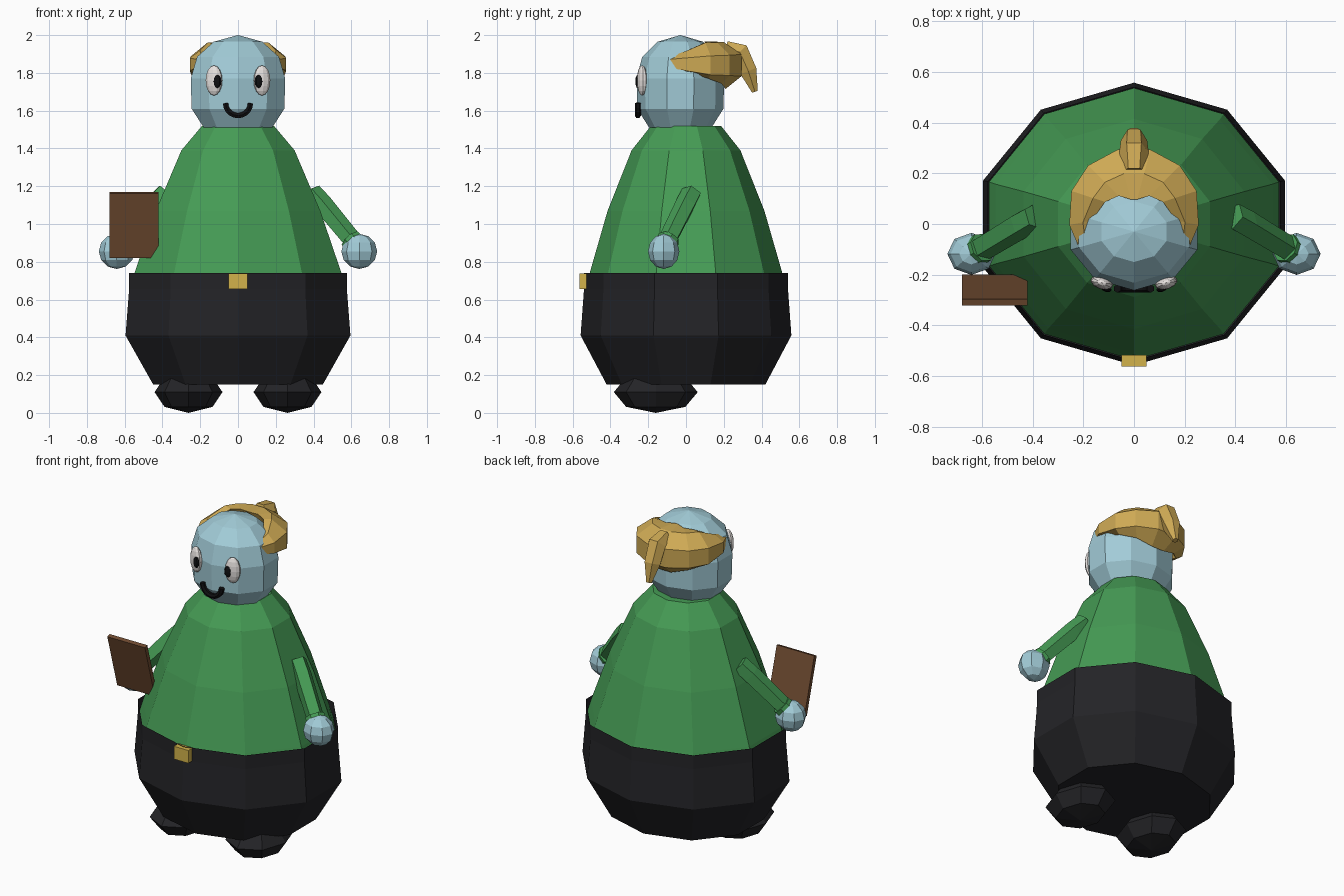
import bpy, bmesh
from math import cos, sin, pi, radians
from mathutils import Vector, Matrix

if "Cube" in bpy.data.objects:
    bpy.data.objects.remove(bpy.data.objects["Cube"])


def material(name, rgb):
    m = bpy.data.materials.new(name)
    m.diffuse_color = (*rgb, 1)
    m.use_nodes = True
    m.node_tree.nodes["Principled BSDF"].inputs["Base Color"].default_value = m.diffuse_color
    return m


GREEN = material("green", (0.06, 0.33, 0.09))
BLACK = material("black", (0.017, 0.017, 0.02))
SKIN = material("skin", (0.36, 0.60, 0.68))
BLOND = material("blond", (0.62, 0.40, 0.09))
GOLD = material("gold", (0.65, 0.45, 0.07))
WHITE = material("white", (0.8, 0.76, 0.74))
BROWN = material("brown", (0.16, 0.07, 0.03))
INK = material("ink", (0.005, 0.005, 0.006))


def finish(name, bm, mat):
    bmesh.ops.recalc_face_normals(bm, faces=bm.faces)
    me = bpy.data.meshes.new(name)
    bm.to_mesh(me)
    bm.free()
    me.materials.append(mat)
    ob = bpy.data.objects.new(name, me)
    bpy.context.collection.objects.link(ob)
    return ob


def bridge(bm, rings, closed=True):
    for a, b in zip(rings, rings[1:]):
        n = len(a)
        for i in range(n if closed else n - 1):
            j = (i + 1) % n
            bm.faces.new((a[i], a[j], b[j], b[i]))


def loft(name, profile, mat, cy=0, caps=(True, True), n=10):
    """Stacked ten-sided oval rings: (z, x radius, y radius)."""
    bm = bmesh.new()
    rings = []
    for z, rx, ry in profile:
        rings.append([bm.verts.new((rx * cos(pi / 2 + 2 * pi * i / n),
                                    cy + ry * sin(pi / 2 + 2 * pi * i / n), z))
                      for i in range(n)])
    bridge(bm, rings)
    if caps[0]:
        bm.faces.new(rings[0])
    if caps[1]:
        bm.faces.new(rings[-1])
    return finish(name, bm, mat)


def ball(name, loc, radii, mat, seg=8, rings=4, turn=0):
    bm = bmesh.new()
    bmesh.ops.create_uvsphere(bm, u_segments=seg, v_segments=rings, radius=1)
    m = Matrix.Translation(loc) @ Matrix.Rotation(turn, 4, 'Z') @ Matrix.Diagonal((*radii, 1))
    bm.transform(m)
    return finish(name, bm, mat)


def box(name, loc, size, mat, tilt=0):
    bm = bmesh.new()
    bmesh.ops.create_cube(bm, size=1)
    bm.transform(Matrix.Translation(loc) @ Matrix.Rotation(tilt, 4, 'X') @ Matrix.Diagonal((*size, 1)))
    return finish(name, bm, mat)


def tube(name, pts, radii, mat, n=6):
    """Tapered tube through points, flat capped."""
    bm = bmesh.new()
    pts = [Vector(p) for p in pts]
    rings = []
    for k, p in enumerate(pts):
        d = (pts[min(k + 1, len(pts) - 1)] - pts[max(k - 1, 0)]).normalized()
        q = d.to_track_quat('Z', 'Y')
        rings.append([bm.verts.new(p + q @ Vector((radii[k] * cos(2 * pi * i / n),
                                                   radii[k] * sin(2 * pi * i / n), 0)))
                      for i in range(n)])
    bridge(bm, rings)
    bm.faces.new(rings[0])
    bm.faces.new(rings[-1])
    return finish(name, bm, mat)


# Clothing
loft("trousers", [(0.15, .472, .42), (0.41, .626, .558), (0.655, .606, .54)], BLACK, caps=(True, False))
loft("belt", [(0.655, .606, .54), (0.74, .606, .54)], BLACK, caps=(False, False))
loft("shirt", [(0.65, .602, .537), (0.74, .576, .51), (1.07, .458, .415),
               (1.39, .315, .288), (1.52, .20, .185)], GREEN)
box("buckle", (0, -.54, .697), (.10, .045, .08), GOLD)

# Head, with the pole closed by a merged tiny ring
head = loft("head", [(1.51, .19, .165), (1.61, .258, .228), (1.77, .263, .232), (1.885, .228, .202),
                     (1.965, .135, .12), (2.0, .001, .001)], SKIN, cy=-.03)

# Hair: crescent wrapped round the back of the head, sections of (radius, z)
front = [(.20, 1.83), (.262, 1.83), (.262, 1.87), (.235, 1.885), (.21, 1.885)]
side = [(.22, 1.77), (.26, 1.79), (.26, 1.89), (.17, 1.96), (.12, 1.955)]
back = [(.15, 1.70), (.25, 1.78), (.25, 1.90), (.15, 1.965), (.03, 1.97)]
bm = bmesh.new()
sections = []
angles = [-36, -12, 18, 45, 75, 105, 135, 162, 192, 216]
for a in angles:
    d = abs(a - 90)
    if d > 72:
        t, s0, s1 = (d - 72) / 54, side, front
    else:
        t, s0, s1 = d / 72, back, side
    sec = []
    for (r0, z0), (r1, z1) in zip(s0, s1):
        r, z = r0 + (r1 - r0) * t, z0 + (z1 - z0) * t
        sec.append(bm.verts.new((r * cos(radians(a)), .05 + r * sin(radians(a)), z)))
    sections.append(sec)
bridge(bm, sections)
bm.faces.new(sections[0])
bm.faces.new(sections[-1])
finish("hair", bm, BLOND)
tube("ponytail", [(0, .21, 1.93), (0, .285, 1.91), (0, .33, 1.81), (0, .365, 1.70)],
     [.045, .058, .052, .018], BLOND)

# Smile: half ring with a round section
tube("mouth", [(.066 * cos(pi + pi * i / 10), -.255, 1.64 + .066 * sin(pi + pi * i / 10))
               for i in range(11)], [.016] * 11, INK)

# Mirrored parts
for s, side_name in ((-1, "left"), (1, "right")):
    ball(side_name + "_eye", (s * .127, -.232, 1.76), (.046, .026, .08), WHITE, 10, 8, s * .3)
    ball(side_name + "_pupil", (s * .11, -.255, 1.755), (.023, .013, .036), INK, 8, 6, s * .3)
    tube(side_name + "_arm", [(s * .39, .03, 1.165), (s * .445, .0, 1.105), (s * .61, -.10, .905)],
         [.055, .056, .052], GREEN, 5)
    tube(side_name + "_cuff", [(s * .597, -.092, .92), (s * .618, -.105, .895)], [.06, .06], GREEN, 8)
    ball(side_name + "_hand", (s * .642, -.118, .855), (.095, .083, .093), SKIN, 8, 6)
    ball(side_name + "_shoe", (s * .262, -.16, .11), (.18, .222, .11), BLACK, 8, 4)

# Board held in front of one hand, leaning forward at the top
box("board", (-.55, -.26, .995), (.26, .025, .355), BROWN, radians(16))
